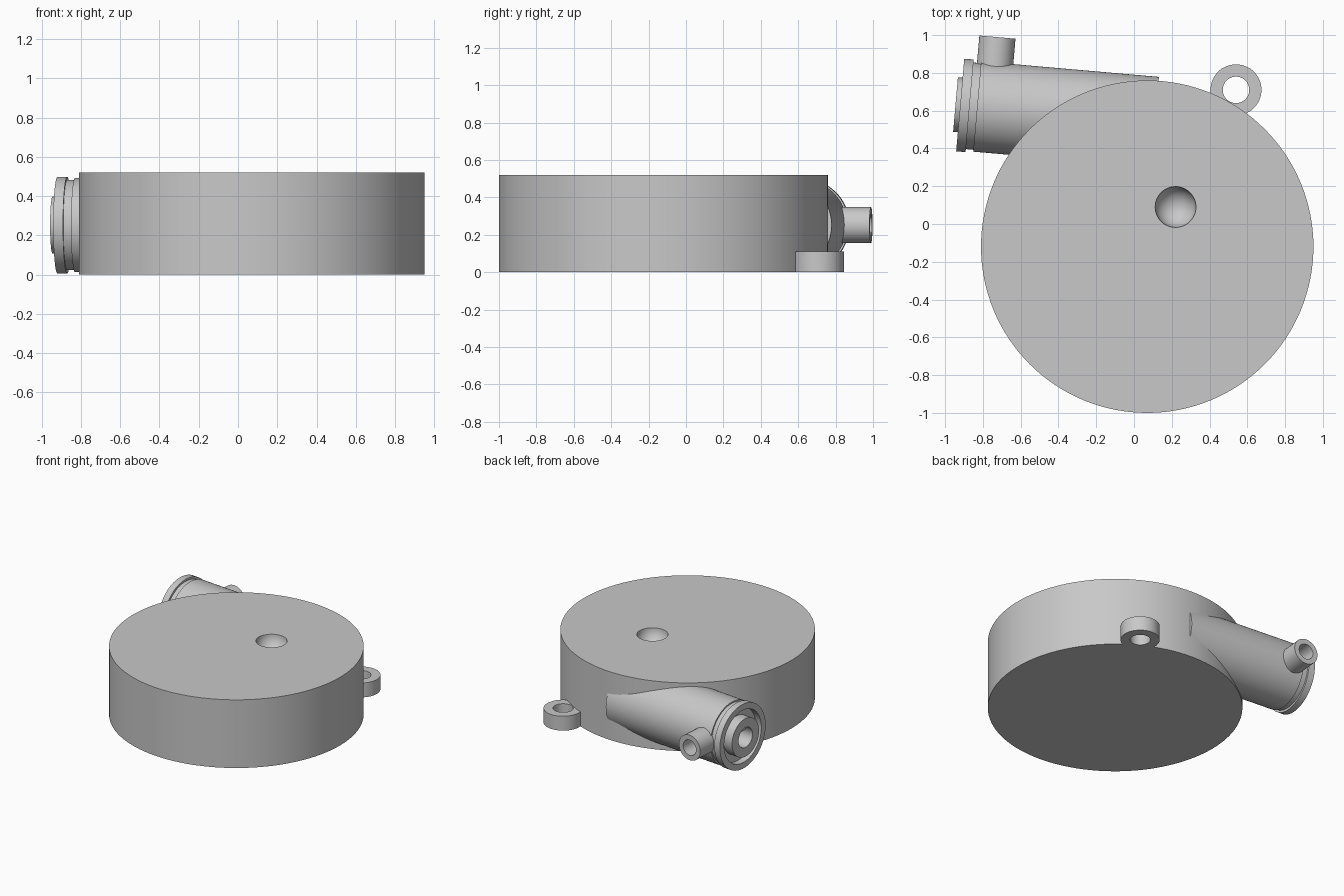
import bpy, bmesh, math
from mathutils import Vector

cube = bpy.data.objects.get("Cube")
if cube:
    bpy.data.objects.remove(cube, do_unlink=True)

grey = bpy.data.materials.new("plain grey")
grey.use_nodes = True
COLOUR = (0.58, 0.58, 0.58, 1)
grey.diffuse_color = COLOUR
grey.node_tree.nodes["Principled BSDF"].inputs["Base Color"].default_value = COLOUR


def lathe(name, profile, origin, axis=(0, 0, 1), sides=96, closed=False):
    """Spin (radius, height) points around an axis through origin."""
    bm = bmesh.new()
    rings = []
    for r, h in profile:
        if r == 0:
            rings.append([bm.verts.new((0, 0, h))] * sides)
        else:
            rings.append([bm.verts.new((r * math.cos(a), r * math.sin(a), h))
                          for a in (2 * math.pi * i / sides for i in range(sides))])
    pairs = list(zip(rings, rings[1:]))
    if closed:
        pairs.append((rings[-1], rings[0]))
    for low, high in pairs:
        for i in range(sides):
            j = (i + 1) % sides
            corners = list(dict.fromkeys((low[i], low[j], high[j], high[i])))
            bm.faces.new(corners)
    bmesh.ops.recalc_face_normals(bm, faces=bm.faces)
    mesh = bpy.data.meshes.new(name)
    bm.to_mesh(mesh)
    bm.free()
    mesh.materials.append(grey)
    obj = bpy.data.objects.new(name, mesh)
    bpy.context.collection.objects.link(obj)
    obj.location = origin
    obj.rotation_euler = Vector(axis).to_track_quat('Z', 'Y').to_euler()
    return obj


def smooth(obj):
    bpy.ops.object.select_all(action='DESELECT')
    obj.select_set(True)
    bpy.context.view_layer.objects.active = obj
    bpy.ops.object.shade_smooth_by_angle(angle=math.radians(30))


# Main drum with a round dimple in its top
HEIGHT = 0.52
drum = lathe("drum", [(0, 0), (0.88, 0), (0.88, HEIGHT), (0, HEIGHT)],
             (0.07, -0.12, 0), sides=128)
arc = [math.pi * i / 24 for i in range(25)]
ball = [(0 if i in (0, 24) else 0.108 * math.sin(a), -0.108 * math.cos(a))
        for i, a in enumerate(arc)]
cutter = lathe("dimple_cutter", ball, (0.22, 0.09, HEIGHT), sides=48)
cutter.hide_render = True
cutter.hide_set(True)
cut = drum.modifiers.new("dimple", 'BOOLEAN')
cut.operation = 'DIFFERENCE'
cut.solver = 'EXACT'
cut.object = cutter
bpy.context.view_layer.objects.active = drum
bpy.ops.object.modifier_apply(modifier=cut.name)
bpy.data.objects.remove(cutter, do_unlink=True)

# Mounting ring behind the drum
lug = lathe("mounting_ring", [(0.135, 0), (0.135, 0.11), (0.07, 0.11), (0.07, 0)],
            (0.54, 0.71, 0), sides=64, closed=True)

# Barrel with end flange, groove, recess and bored boss
tilt = math.radians(5)
along = Vector((math.cos(tilt), -math.sin(tilt), 0))
across = Vector((math.sin(tilt), math.cos(tilt), 0))
end = Vector((-0.92, 0.63, 0.252))
barrel = lathe("barrel", [
    (0, 0.15), (0.075, 0.15), (0.075, -0.025), (0.145, -0.025), (0.145, 0.05),
    (0.2, 0.05), (0.2, 0), (0.246, 0), (0.246, 0.05), (0.23, 0.05), (0.23, 0.09),
    (0.24, 0.09), (0.24, 1.035), (0, 1.035)], end, along)

# Small key inside the bore
bpy.ops.mesh.primitive_cube_add(size=1, location=end + along * 0.07 + Vector((0, 0, 0.065)))
key = bpy.context.object
key.name = "bore_key"
key.scale = (0.16, 0.04, 0.035)
key.rotation_euler.z = -tilt
key.data.materials.append(grey)

# Hollow side nozzle on the barrel
nozzle = lathe("side_nozzle", [
    (0, 0.16), (0.058, 0.16), (0.058, 0.37), (0.096, 0.37), (0.096, 0.16)],
    end + along * 0.165 + across * 0.005, across, sides=64)

for part in (drum, lug, barrel, nozzle):
    smooth(part)
